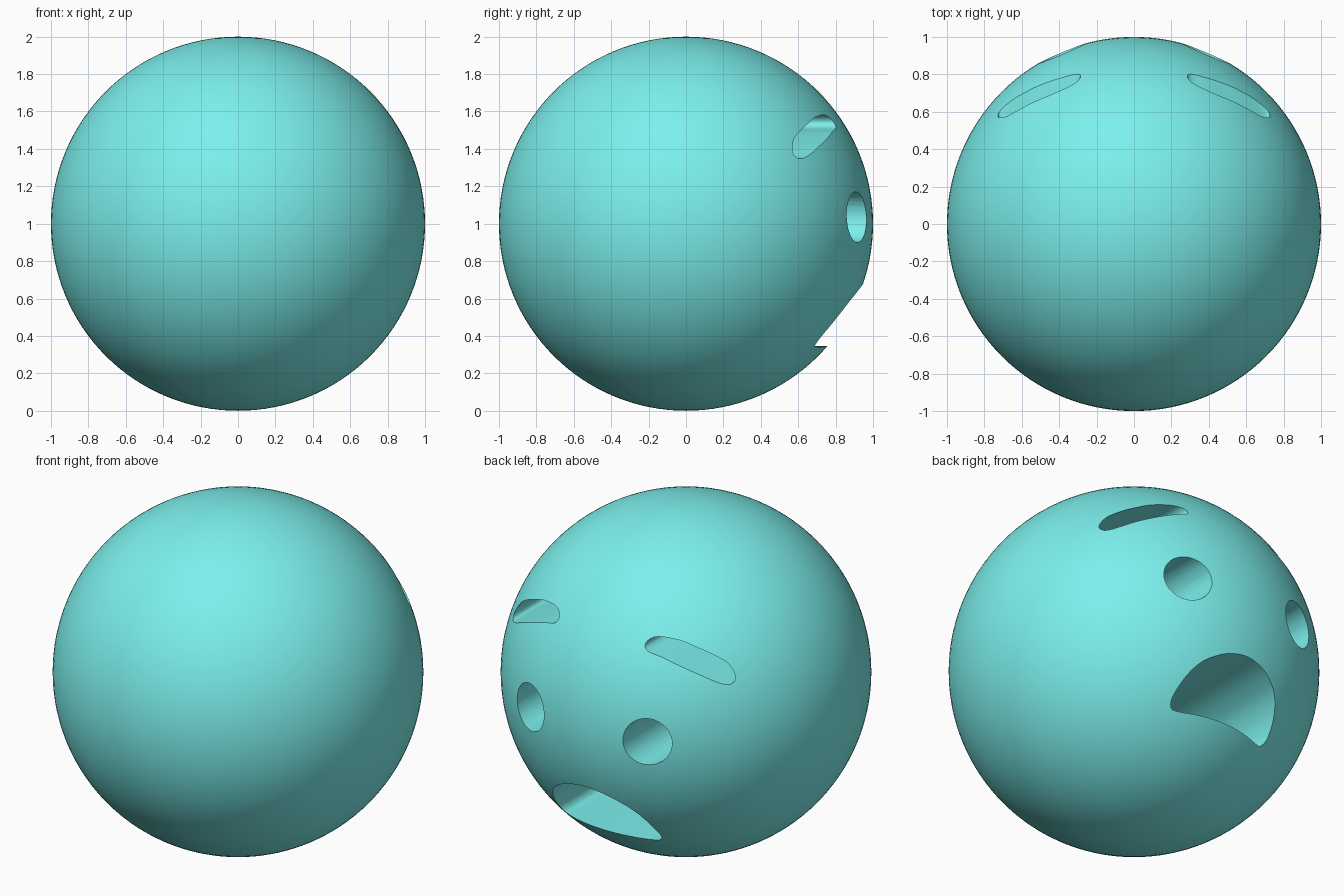
import bpy, bmesh, math
from mathutils import Vector

if "Cube" in bpy.data.objects:
    bpy.data.objects.remove(bpy.data.objects["Cube"])

BACK = 0.15   # depth plane where the carved features end


def smooth_loop(pts, n=6):
    """Closed Catmull-Rom loop through a few points."""
    p = [Vector(q) for q in pts]
    out = []
    for i in range(len(p)):
        a, b, c, d = (p[(i + k - 1) % len(p)] for k in range(4))
        for j in range(n):
            t = j / n
            out.append(0.5 * (2 * b + (c - a) * t + (2 * a - 5 * b + 4 * c - d) * t * t
                              + (3 * b - a - 3 * c + d) * t ** 3))
    return out


def ellipse(cx, cz, rx, rz, n=40):
    return [(cx + rx * math.cos(2 * math.pi * i / n), cz + rz * math.sin(2 * math.pi * i / n))
            for i in range(n)]


def mirror(pts):
    return [(-q[0], q[1]) for q in pts]


def add_prism(bm, outline):
    """Extrude an xz outline along y, out through the ball's surface."""
    face = bm.faces.new([bm.verts.new((q[0], BACK, q[1])) for q in outline])
    ext = bmesh.ops.extrude_face_region(bm, geom=[face], use_keep_orig=True)
    verts = [g for g in ext["geom"] if isinstance(g, bmesh.types.BMVert)]
    bmesh.ops.translate(bm, verts=verts, vec=(0, 1.2 - BACK, 0))


# Ball
bpy.ops.mesh.primitive_uv_sphere_add(segments=128, ring_count=64, radius=1, location=(0, 0, 1))
ball = bpy.context.object
ball.name = "ball"

# Outlines of the sad face on the back (+y) side
brow = smooth_loop([(.285, 1.54), (.305, 1.572), (.357, 1.582), (.45, 1.568), (.534, 1.536),
                    (.61, 1.50), (.677, 1.455), (.718, 1.40), (.727, 1.362), (.695, 1.35),
                    (.571, 1.412), (.48, 1.452), (.39, 1.488), (.31, 1.512)])
eye = ellipse(.385, 1.035, .125, .135)
half_mouth = [(.11, .66), (.20, .62), (.265, .57), (.312, .496), (.335, .41),
              (.325, .36), (.285, .341), (.15, .343)]
mouth = smooth_loop([(0, .677)] + half_mouth + [(0, .345)] + mirror(half_mouth)[::-1])

# Cutter holding all carved features
bm = bmesh.new()
for outline in (brow, mirror(brow), eye, mirror(eye), mouth):
    add_prism(bm, outline)
bmesh.ops.recalc_face_normals(bm, faces=bm.faces)
mesh = bpy.data.meshes.new("face_cutter")
bm.to_mesh(mesh)
bm.free()
cutter = bpy.data.objects.new("face_cutter", mesh)
bpy.context.collection.objects.link(cutter)
cutter.hide_render = True

# Carve the face, then remove the helper
mod = ball.modifiers.new("carve_face", 'BOOLEAN')
mod.operation = 'DIFFERENCE'
mod.solver = 'EXACT'
mod.object = cutter
bpy.context.view_layer.objects.active = ball
bpy.ops.object.modifier_apply(modifier=mod.name)
bpy.data.objects.remove(cutter)

# Smooth shading and colour
ball.select_set(True)
bpy.ops.object.shade_smooth_by_angle(angle=math.radians(35))
mat = bpy.data.materials.new("turquoise")
mat.diffuse_color = (0.2, 0.87, 0.84, 1)
mat.use_nodes = True
mat.node_tree.nodes["Principled BSDF"].inputs["Base Color"].default_value = mat.diffuse_color
ball.data.materials.clear()
ball.data.materials.append(mat)
